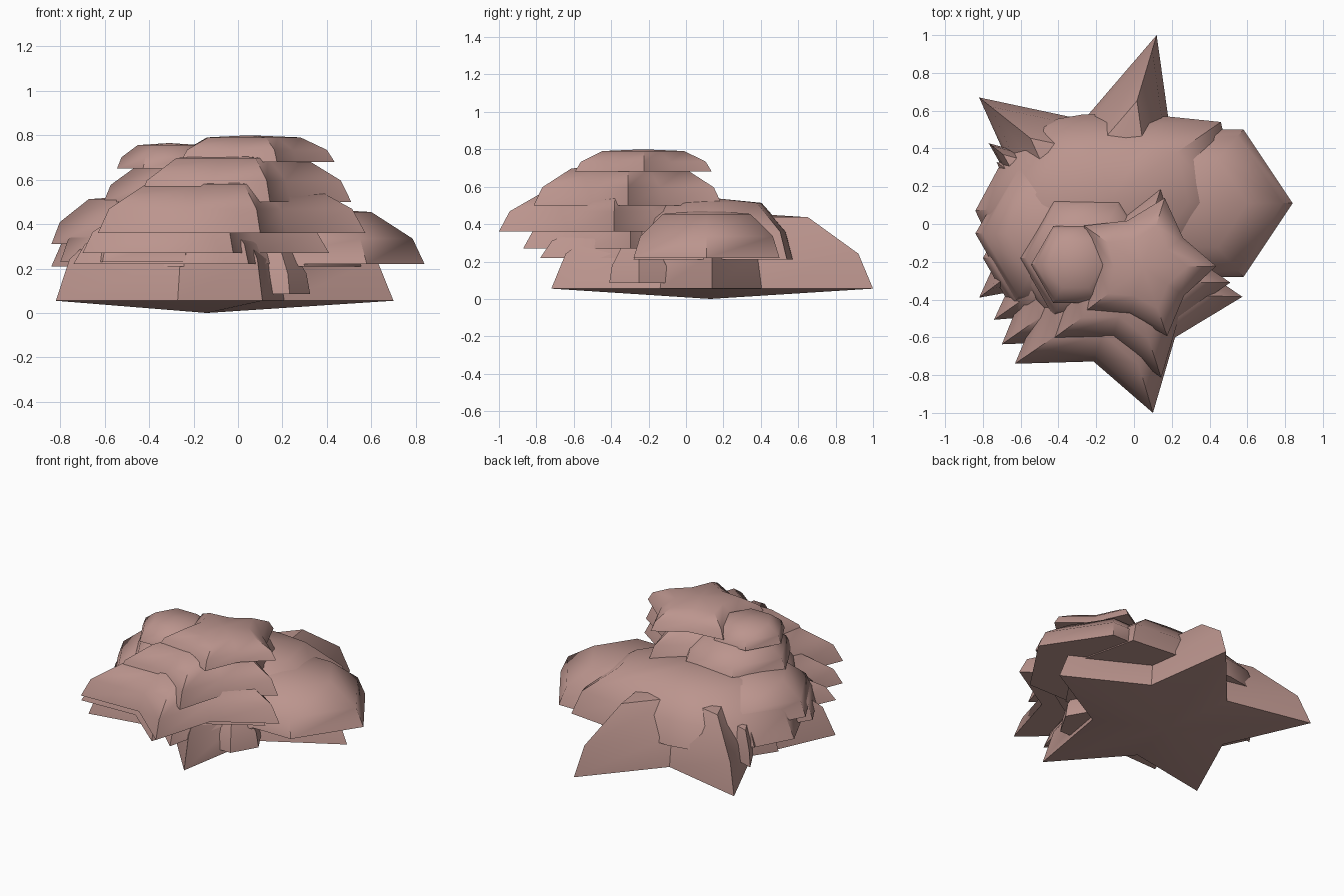
import bpy, bmesh, math

if "Cube" in bpy.data.objects:
    bpy.data.objects.remove(bpy.data.objects["Cube"])

skin = bpy.data.materials.new("dusty rose")
skin.diffuse_color = (0.50, 0.30, 0.27, 1)
skin.use_nodes = True
skin.node_tree.nodes["Principled BSDF"].inputs["Base Color"].default_value = skin.diffuse_color

# dome cross-section: (scale of outline, fraction of height)
PROFILE = [(1, 0), (0.91, 0.45), (0.60, 0.92)]


def ring(cx, cy, radius, sides, turn, inner=None):
    """Regular polygon, or star when an inner ratio is given."""
    n = sides * 2 if inner else sides
    pts = []
    for i in range(n):
        a = math.radians(turn) + 2 * math.pi * i / n
        r = radius * (inner if inner and i % 2 else 1)
        pts.append((cx + r * math.cos(a), cy + r * math.sin(a)))
    return pts


def dome(name, outline, centre, z0, z1, dip=0.0):
    """Rounded cap over an outline, closed by a flat or dipped underside."""
    cx, cy = centre
    bm = bmesh.new()
    rings = [[bm.verts.new((cx + (x - cx) * s, cy + (y - cy) * s, z0 + (z1 - z0) * h))
              for x, y in outline] for s, h in PROFILE]
    top = bm.verts.new((cx, cy, z1))
    low = bm.verts.new((cx, cy, z0 - dip))
    n = len(outline)
    for i in range(n):
        j = (i + 1) % n
        for a, b in zip(rings, rings[1:]):
            bm.faces.new((a[i], a[j], b[j], b[i]))
        bm.faces.new((rings[-1][i], rings[-1][j], top))
        bm.faces.new((rings[0][j], rings[0][i], low))
    bmesh.ops.recalc_face_normals(bm, faces=bm.faces)
    mesh = bpy.data.meshes.new(name)
    bm.to_mesh(mesh)
    bm.free()
    mesh.materials.append(skin)
    ob = bpy.data.objects.new(name, mesh)
    bpy.context.collection.objects.link(ob)
    bpy.context.view_layer.objects.active = ob
    ob.select_set(True)
    bpy.ops.object.shade_smooth_by_angle(angle=math.radians(45))
    ob.select_set(False)


# base star with a shallow point underneath
c = (-0.14, 0.13)
tips = [(0.12, 1.0), (-0.82, 0.67), (-0.82, -0.39), (0.11, -0.72), (0.70, 0.14)]
base = []
for i, tip in enumerate(tips):
    nxt = tips[(i + 1) % 5]
    mx, my = (tip[0] + nxt[0]) / 2 - c[0], (tip[1] + nxt[1]) / 2 - c[1]
    k = 0.44 / math.hypot(mx, my)
    base += [tip, (c[0] + mx * k, c[1] + my * k)]
dome("base_star", base, c, 0.055, 0.47, 0.055)

# broad lower domes
dome("broad_dome", [(0.46, 0.54), (0.17, 0.57), (-0.27, 0.58), (-0.50, 0.54), (-0.70, 0.33),
                    (-0.84, 0.07), (-0.72, -0.18), (-0.3, -0.28), (0.3, -0.28), (0.56, 0.1)],
     (-0.12, 0.14), 0.21, 0.54)
dome("right_dome", [(0.84, 0.11), (0.58, 0.50), (0.0, 0.50), (-0.26, 0.11),
                    (0.0, -0.28), (0.58, -0.28)], (0.24, 0.11), 0.22, 0.475)
dome("left_dome", ring(-0.42, -0.05, 0.42, 6, 0), (-0.42, -0.05), 0.31, 0.53)

# stacked star layers: centre, radius, turn, inner ratio, bottom, top
stars = [
    ("lowest_star", -0.16, -0.10, 0.71, -1, 0.55, 0.22, 0.42),
    ("low_star", -0.20, -0.287, 0.61, -1, 0.58, 0.27, 0.48),
    ("middle_star", -0.086, -0.367, 0.66, -1.6, 0.58, 0.36, 0.60),
    ("upper_star", -0.02, -0.31, 0.53, 0, 0.60, 0.50, 0.715),
    ("top_star", 0.05, -0.23, 0.385, 1, 0.68, 0.68, 0.80),
    ("left_side_star", -0.58, 0.28, 0.24, -2, 0.45, 0.14, 0.36),
]
for name, x, y, r, turn, inner, z0, z1 in stars:
    dome(name, ring(x, y, r, 5, turn, inner), (x, y), z0, z1)

# hexagonal lobes beside the star layers
lobes = [
    ("low_lobe", -0.42, -0.18, 0.38, 0, 0.23, 0.45),
    ("middle_lobe", -0.27, -0.20, 0.38, 0, 0.36, 0.59),
    ("upper_lobe", -0.25, -0.18, 0.355, 0, 0.50, 0.67),
    ("top_lobe", -0.31, -0.215, 0.235, 0, 0.65, 0.765),
    ("under_lobe", 0.14, -0.25, 0.185, 0, 0.085, 0.29),
]
for name, x, y, r, turn, z0, z1 in lobes:
    dome(name, ring(x, y, r, 6, turn), (x, y), z0, z1)
